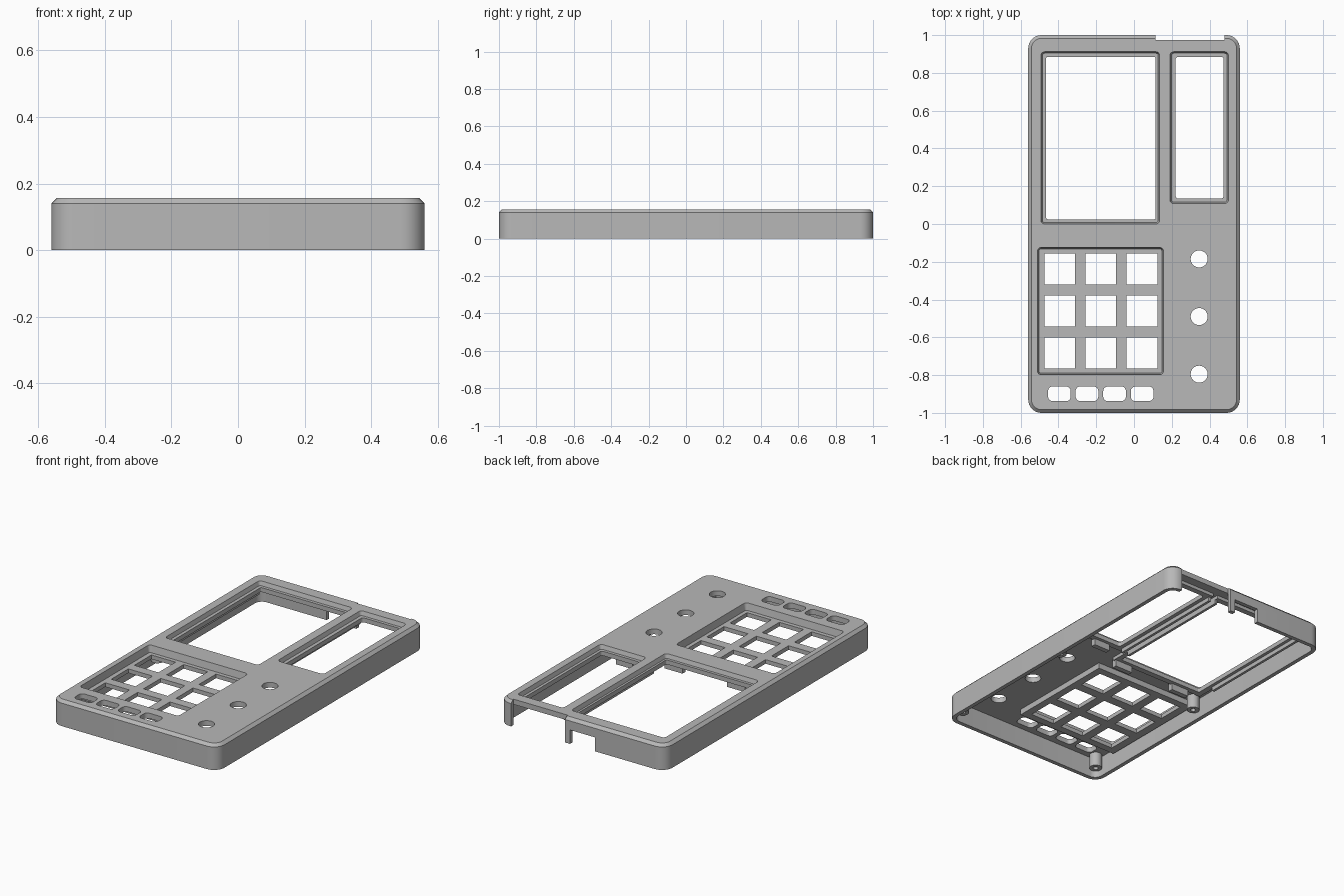
import bpy
import bmesh
from math import cos, sin, pi, radians

if "Cube" in bpy.data.objects:
    bpy.data.objects.remove(bpy.data.objects["Cube"])

TOP = 0.157
WALL = 0.025
helpers = []

grey = bpy.data.materials.new("plain grey")
grey.use_nodes = True
colour = (0.48, 0.48, 0.48, 1)
grey.diffuse_color = colour
grey.node_tree.nodes["Principled BSDF"].inputs["Base Color"].default_value = colour


def outline(x0, x1, y0, y1, r, seg=8):
    """Rounded rectangle, counter-clockwise."""
    if r == 0:
        return [(x1, y1), (x0, y1), (x0, y0), (x1, y0)]
    centres = [(x1 - r, y1 - r), (x0 + r, y1 - r), (x0 + r, y0 + r), (x1 - r, y0 + r)]
    pts = []
    for k, (cx, cy) in enumerate(centres):
        for i in range(seg + 1):
            a = (k + i / seg) * pi / 2
            pts.append((cx + r * cos(a), cy + r * sin(a)))
    return pts


def loft(name, rect, r, layers):
    """Solid through rounded rectangles; layers are (z, outward growth)."""
    x0, x1, y0, y1 = rect
    bm = bmesh.new()
    rings = []
    for z, g in layers:
        pts = outline(x0 - g, x1 + g, y0 - g, y1 + g, r + g if r else 0)
        rings.append([bm.verts.new((x, y, z)) for x, y in pts])
    n = len(rings[0])
    for a, b in zip(rings, rings[1:]):
        for i in range(n):
            j = (i + 1) % n
            bm.faces.new((a[i], a[j], b[j], b[i]))
    bm.faces.new(rings[0][::-1])
    bm.faces.new(rings[-1])
    mesh = bpy.data.meshes.new(name)
    bm.to_mesh(mesh)
    bm.free()
    mesh.materials.append(grey)
    obj = bpy.data.objects.new(name, mesh)
    bpy.context.scene.collection.objects.link(obj)
    return obj


def combine(operation, rect, z0, z1, r=0, layers=None):
    tool = loft("helper", rect, r, layers or [(z0, 0), (z1, 0)])
    tool.hide_render = True
    helpers.append(tool)
    mod = case.modifiers.new(operation.lower(), "BOOLEAN")
    mod.operation = operation
    mod.solver = "EXACT"
    mod.object = tool


def add(*args, **kw):
    combine("UNION", *args, **kw)


def cut(*args, **kw):
    combine("DIFFERENCE", *args, **kw)


def recess(rect, floor):
    """Sunken panel with slightly sloped sides."""
    cut(rect, 0, 0, r=0.012, layers=[(floor, 0), (TOP, 0.008), (TOP + 0.05, 0.008)])


def disc(x, y, r):
    return (x - r, x + r, y - r, y + r)


# Shell with chamfered top edge and hollow underside
case = loft("case_shell", (-0.56, 0.56, -1, 1), 0.07,
            [(0, 0), (TOP - 0.017, 0), (TOP, -0.017)])
cut((-0.56 + WALL, 0.56 - WALL, -1 + WALL, 1 - WALL), -0.1, 0.125, r=0.045)

# Thickened pads under the two windows and the keypad
add((-0.5, 0.147, -0.01, 0.92), 0.105, 0.14)
add((0.178, 0.512, 0.098, 0.92), 0.105, 0.14)
add((-0.525, 0.17, -0.81, -0.11), 0.09, 0.14)

# Side rails and retaining clips under the windows
for x in (-0.5, 0.132, 0.18):
    add((x, x + 0.016, 0.12, 0.9), 0.08, 0.13)
for x in (-0.4, 0.02):
    add((x, x + 0.12, -0.025, 0.005), 0.065, 0.13)
add((0.28, 0.39, 0.085, 0.115), 0.065, 0.13)

# Screw posts, mirrored left and right
for side in (-1, 1):
    for y in (-0.935, -0.065):
        add(disc(side * 0.497, y, 0.036), 0.04, 0.135, r=0.0359)
        cut(disc(side * 0.497, y, 0.015), 0.02, 0.12, r=0.0149)

# Windows: sunken ledge and opening
recess((-0.485, 0.128, 0.008, 0.904), 0.132)
cut((-0.465, 0.115, 0.025, 0.885), -0.1, 0.3, r=0.008)
recess((0.198, 0.492, 0.116, 0.904), 0.132)
cut((0.22, 0.475, 0.135, 0.885), -0.1, 0.3, r=0.015)

# Keypad: sunken panel with a grid of square holes
recess((-0.503, 0.148, -0.79, -0.132), 0.115)
for i in range(3):
    for j in range(3):
        x, y = -0.475 + i * 0.218, -0.765 + j * 0.222
        cut((x, x + 0.163, y, y + 0.165), -0.1, 0.3)

# Row of rounded slots
for i in range(4):
    x = -0.455 + i * 0.146
    cut((x, x + 0.12, -0.938, -0.86), -0.1, 0.3, r=0.025)

# Round knob holes
for y in (-0.185, -0.49, -0.795):
    cut(disc(0.345, y, 0.045), -0.1, 0.3, r=0.0449)

# Back wall: full notch, and a low cutout beside a narrow strut
cut((0.115, 0.48, 1 - WALL, 1.1), -0.1, 0.3)
cut((-0.085, 0.083, 0.96, 1.1), -0.1, 0.085)

# Bake the cuts and remove the helpers
bpy.context.view_layer.update()
graph = bpy.context.evaluated_depsgraph_get()
baked = bpy.data.meshes.new_from_object(case.evaluated_get(graph))
case.modifiers.clear()
case.data = baked
baked.materials.clear()
baked.materials.append(grey)
for poly in baked.polygons:
    poly.material_index = 0
for tool in helpers:
    bpy.data.objects.remove(tool)

bpy.ops.object.select_all(action="DESELECT")
case.select_set(True)
bpy.context.view_layer.objects.active = case
bpy.ops.object.shade_smooth_by_angle(angle=radians(30))
